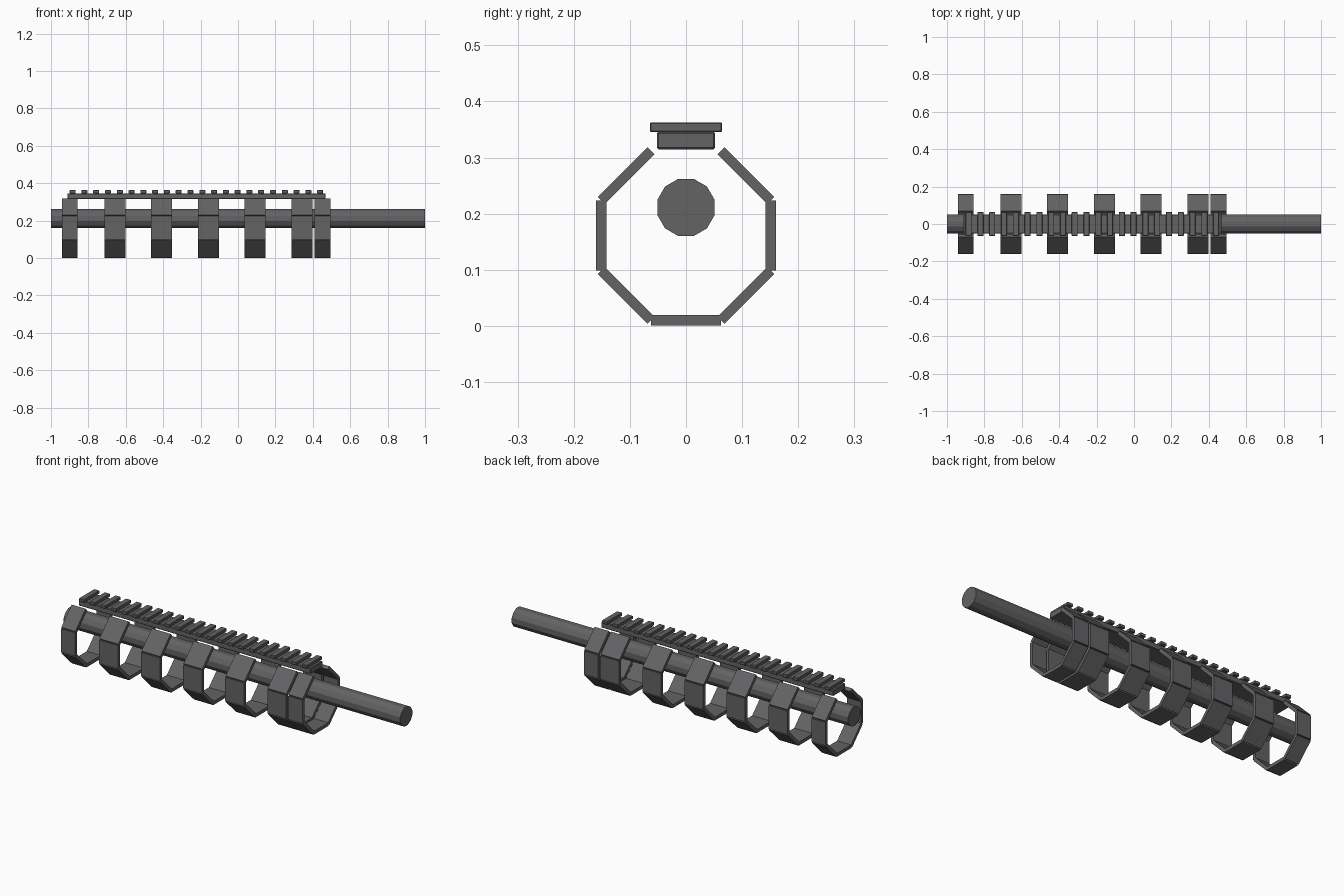
import bpy, bmesh, math
from mathutils import Matrix, Vector

cube = bpy.data.objects.get("Cube")
if cube:
    bpy.data.objects.remove(cube, do_unlink=True)

metal = bpy.data.materials.new("dark grey metal")
metal.use_nodes = True
color = (0.125, 0.125, 0.13, 1)
metal.diffuse_color = color
metal.node_tree.nodes["Principled BSDF"].inputs["Base Color"].default_value = color


def finish(name, bm, bevel=0):
    mesh = bpy.data.meshes.new(name)
    bm.to_mesh(mesh)
    bm.free()
    mesh.materials.append(metal)
    obj = bpy.data.objects.new(name, mesh)
    bpy.context.collection.objects.link(obj)
    if bevel:
        mod = obj.modifiers.new("edge bevel", 'BEVEL')
        mod.width = bevel
        mod.segments = 1
    return obj


def add_box(bm, center, size, turn=0):
    matrix = (Matrix.Translation(center) @ Matrix.Rotation(turn, 4, 'X')
              @ Matrix.Diagonal((*size, 1)))
    bmesh.ops.create_cube(bm, size=1, matrix=matrix)


# Barrel: twelve-sided rod with flats facing up and sideways
bm = bmesh.new()
bmesh.ops.create_cone(
    bm, cap_ends=True, segments=12, radius1=0.0528, radius2=0.0528, depth=2,
    matrix=Matrix.Translation((0, 0, 0.211)) @ Matrix.Rotation(math.pi / 2, 4, 'Y')
    @ Matrix.Rotation(math.radians(15), 4, 'Z'))
finish("barrel", bm)

# Handguard rings: seven plates of an octagon, open at the top
APOTHEM, THICK, MIDDLE = 0.151, 0.018, 0.161
SIDE = 2 * APOTHEM * math.tan(math.pi / 8)
spans = [(-0.94, -0.857)]
spans += [(-0.714 + 0.25 * i, -0.602 + 0.25 * i) for i in range(5)]
spans += [(0.41, 0.495)]
for number, (start, end) in enumerate(spans, 1):
    bm = bmesh.new()
    for k in range(1, 8):
        angle = k * math.pi / 4
        center = Vector(((start + end) / 2, -APOTHEM * math.sin(angle),
                         MIDDLE + APOTHEM * math.cos(angle)))
        add_box(bm, center, (end - start, SIDE, THICK), angle)
    finish(f"handguard_ring_{number}", bm)

# Top rail: long base bar carrying evenly spaced cross ridges
bm = bmesh.new()
add_box(bm, (-0.222, 0, 0.33), (1.38, 0.104, 0.031))
finish("rail_base", bm, 0.003)

bm = bmesh.new()
for i in range(22):
    add_box(bm, (-0.884 + 0.063 * i, 0, 0.354), (0.032, 0.129, 0.017))
finish("rail_ridges", bm, 0.002)
